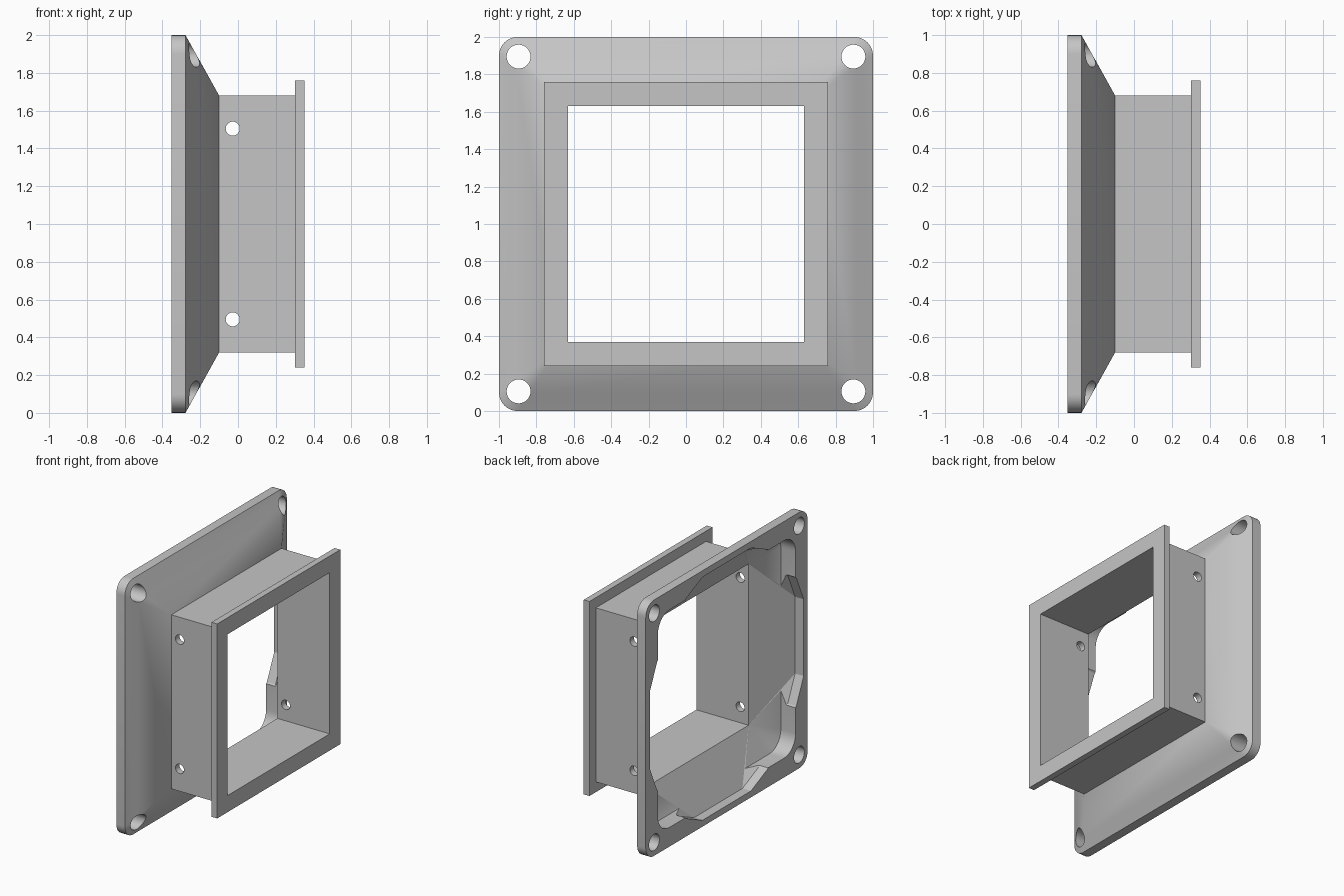
import bpy, bmesh
from math import radians, sin, cos, pi
from mathutils import Vector

if "Cube" in bpy.data.objects:
    bpy.data.objects.remove(bpy.data.objects["Cube"])

BACK, PLATE, NECK, RIM, FRONT = -0.352, -0.278, -0.1, 0.303, 0.352
BORE, DUCT, FLANGE = 0.63, 0.68, 0.76

grey = bpy.data.materials.new("plain grey")
grey.use_nodes = True
colour = (0.56, 0.56, 0.56, 1)
grey.diffuse_color = colour
grey.node_tree.nodes["Principled BSDF"].inputs["Base Color"].default_value = colour


def square(half):
    return [(a * half, b * half) for a in (-1, 1) for b in (-1, 1)]


def rounded(half, radius, steps=8):
    pts = []
    for quarter in range(4):
        mid = (quarter + 0.5) * pi / 2
        sy = 1 if cos(mid) > 0 else -1
        sz = 1 if sin(mid) > 0 else -1
        for i in range(steps + 1):
            a = (quarter + i / steps) * pi / 2
            pts.append((sy * (half - radius) + radius * cos(a),
                        sz * (half - radius) + radius * sin(a)))
    return pts


def bulged():
    # each side swells outwards in its middle
    pts = [(0.95, 0.3), (0.86, 0.5), (0.5, 0.86), (0.3, 0.95)]
    return [(a * y, b * z) for a in (-1, 1) for b in (-1, 1) for y, z in pts]


def hull(name, *sections):
    """Convex solid through (x, outline) sections along the duct axis."""
    bm = bmesh.new()
    for x, outline in sections:
        for y, z in outline:
            bm.verts.new((x, y, z + 1))
    bmesh.ops.convex_hull(bm, input=bm.verts[:])
    bmesh.ops.dissolve_limit(bm, angle_limit=radians(0.5), verts=bm.verts[:], edges=bm.edges[:])
    bmesh.ops.recalc_face_normals(bm, faces=bm.faces[:])
    mesh = bpy.data.meshes.new(name)
    bm.to_mesh(mesh)
    bm.free()
    mesh.materials.append(grey)
    obj = bpy.data.objects.new(name, mesh)
    bpy.context.collection.objects.link(obj)
    return obj


def drill(radius, location, axis):
    bpy.ops.mesh.primitive_cylinder_add(vertices=32, radius=radius, depth=4, location=location)
    obj = bpy.context.object
    obj.rotation_euler = Vector(axis).to_track_quat('Z', 'Y').to_euler()
    obj.data.materials.append(grey)
    return obj


def cut(obj, cutters):
    for cutter in cutters:
        cutter.hide_render = True
        mod = obj.modifiers.new("cut", 'BOOLEAN')
        mod.operation = 'DIFFERENCE'
        mod.solver = 'EXACT'
        mod.object = cutter
        bpy.context.view_layer.objects.active = obj
        bpy.ops.object.modifier_apply(modifier=mod.name)
        bpy.data.objects.remove(cutter)


def finish(obj):
    bpy.ops.object.select_all(action='DESELECT')
    obj.select_set(True)
    bpy.context.view_layer.objects.active = obj
    bpy.ops.object.shade_smooth_by_angle(angle=radians(20))


def bore():
    return hull("bore_cutter", (BACK - 0.1, square(BORE)), (FRONT + 0.1, square(BORE)))


# Mounting plate that tapers into the duct, hollowed from behind
plate = hull("mounting_plate", (BACK, rounded(1, 0.1)), (PLATE, rounded(1, 0.1)),
             (NECK, square(DUCT)))
recess = hull("recess_cutter", (BACK - 0.1, rounded(0.85, 0.14)),
              (-0.225, rounded(0.85, 0.14)), (NECK, square(BORE)))
swell = hull("swell_cutter", (BACK - 0.1, bulged()), (PLATE, bulged()), (NECK, square(BORE)))
screw_holes = [drill(0.064, (0, y, 1 + z), (1, 0, 0)) for y, z in square(0.895)]
cut(plate, [recess, swell, bore()] + screw_holes)
finish(plate)

# Square duct with two pin holes through its front and back walls
duct = hull("duct", (NECK, square(DUCT)), (RIM, square(DUCT)))
pin_holes = [drill(0.037, (-0.028, 0, 1 + s * 0.505), (0, 1, 0)) for s in (-1, 1)]
cut(duct, [bore()] + pin_holes)
finish(duct)

# Outer flange
flange = hull("flange", (RIM, square(FLANGE)), (FRONT, square(FLANGE)))
cut(flange, [bore()])
finish(flange)
